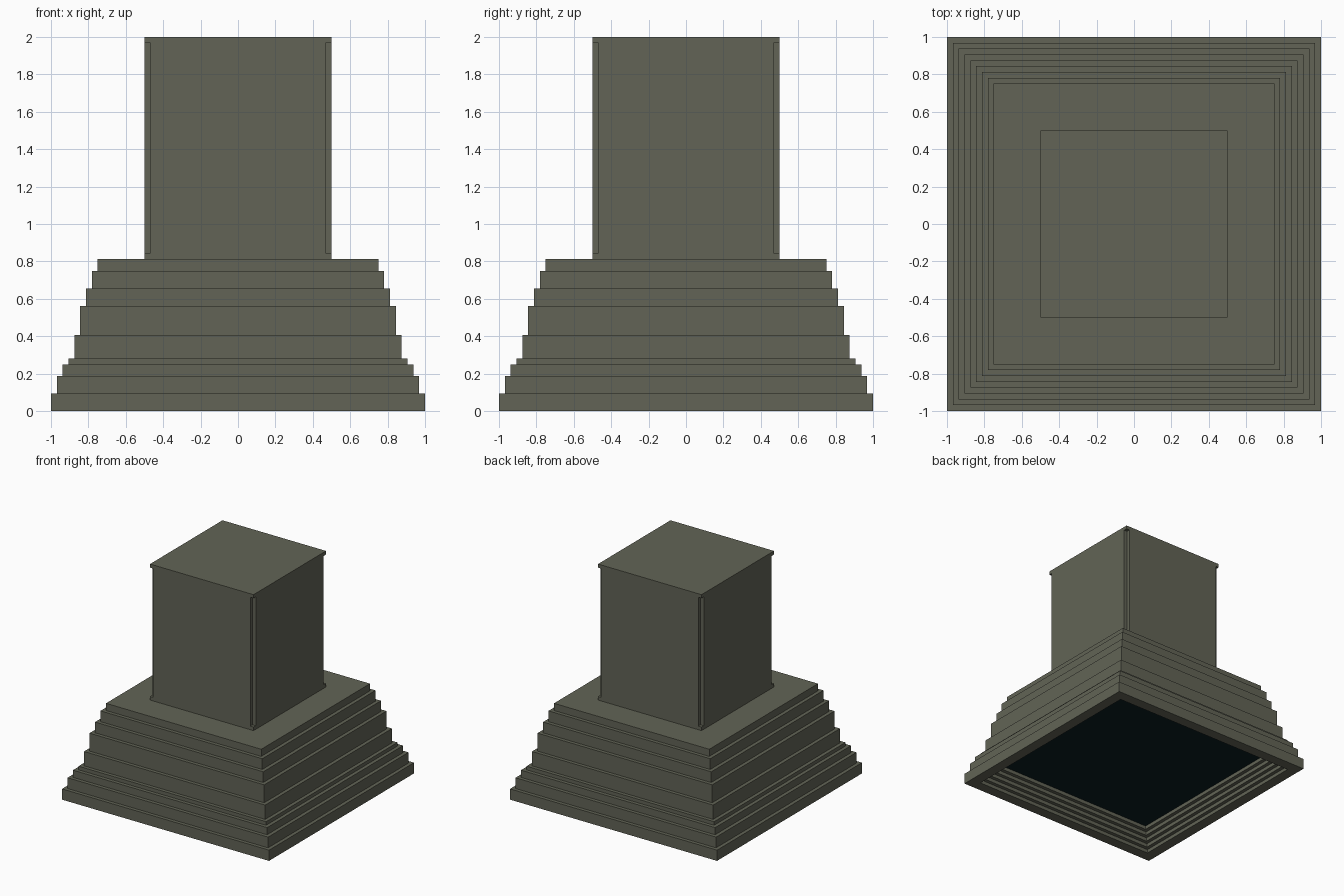
import bpy, bmesh

U = 1 / 32  # the whole design sits on this module

cube = bpy.data.objects.get("Cube")
if cube:
    bpy.data.objects.remove(cube, do_unlink=True)


def make_material(name, rgb):
    mat = bpy.data.materials.new(name)
    mat.use_nodes = True
    mat.diffuse_color = (*rgb, 1)
    mat.node_tree.nodes["Principled BSDF"].inputs["Base Color"].default_value = (*rgb, 1)
    return mat


stone = make_material("olive grey stone", (0.122, 0.127, 0.093))
dark = make_material("dark recess", (0.003, 0.012, 0.014))


def finish(bm, name, mat):
    mesh = bpy.data.meshes.new(name)
    bm.to_mesh(mesh)
    bm.free()
    mesh.materials.append(mat)
    obj = bpy.data.objects.new(name, mesh)
    bpy.context.collection.objects.link(obj)
    return obj


def square_sweep(name, profile, mat, cap_start=False, cap_end=False):
    """Sweep a (half width, height) profile around a square plan."""
    bm = bmesh.new()
    loops = [[bm.verts.new((sx * w, sy * w, z))
              for sx, sy in ((-1, -1), (1, -1), (1, 1), (-1, 1))] for w, z in profile]
    for low, high in zip(loops, loops[1:]):
        for i in range(4):
            j = (i + 1) % 4
            bm.faces.new((low[i], low[j], high[j], high[i]))
    if cap_start:
        bm.faces.new(loops[0][::-1])
    if cap_end:
        bm.faces.new(loops[-1])
    return finish(bm, name, mat)


# Stepped base: recessed underside steps, then the outer steps, then the top
step_tops = [3, 6, 8, 9, 13, 18, 21, 24, 26]
recess_steps = 5
profile = []
for k in reversed(range(recess_steps)):
    w = (29 - k) * U
    profile += [(w, (k + 1) * U), (w, k * U)]
bottom = 0
for k, top in enumerate(step_tops):
    w = (32 - k) * U
    profile += [(w, bottom * U), (w, top * U)]
    bottom = top
square_sweep("stepped_base", profile, stone, cap_end=True)

# Dark ceiling of the recess under the base
w = (30 - recess_steps) * U
bm = bmesh.new()
z = recess_steps * U
bm.faces.new([bm.verts.new((x, y, z)) for x, y in ((-w, -w), (-w, w), (w, w), (w, -w))])
finish(bm, "recess_ceiling", dark)

# Square slabs at the foot and head of the pillar
for name, z0, z1 in (("pillar_foot", 26, 27), ("pillar_cap", 63, 64)):
    square_sweep(name, [(0.5, z0 * U), (0.5, z1 * U)], stone, True, True)

# Pillar shaft: square plan with a notch cut out of each corner
o, n = 0.5, 0.5 - U
quarter = [(o, n), (n, n), (n, o)]
plan = []
for _ in range(4):
    plan += quarter
    quarter = [(-y, x) for x, y in quarter]
bm = bmesh.new()
face = bm.faces.new([bm.verts.new((x, y, 27 * U)) for x, y in plan])
ext = bmesh.ops.extrude_face_region(bm, geom=[face], use_keep_orig=True)
bmesh.ops.translate(bm, vec=(0, 0, 36 * U),
                    verts=[v for v in ext["geom"] if isinstance(v, bmesh.types.BMVert)])
bmesh.ops.recalc_face_normals(bm, faces=bm.faces)
finish(bm, "pillar_shaft", stone)
